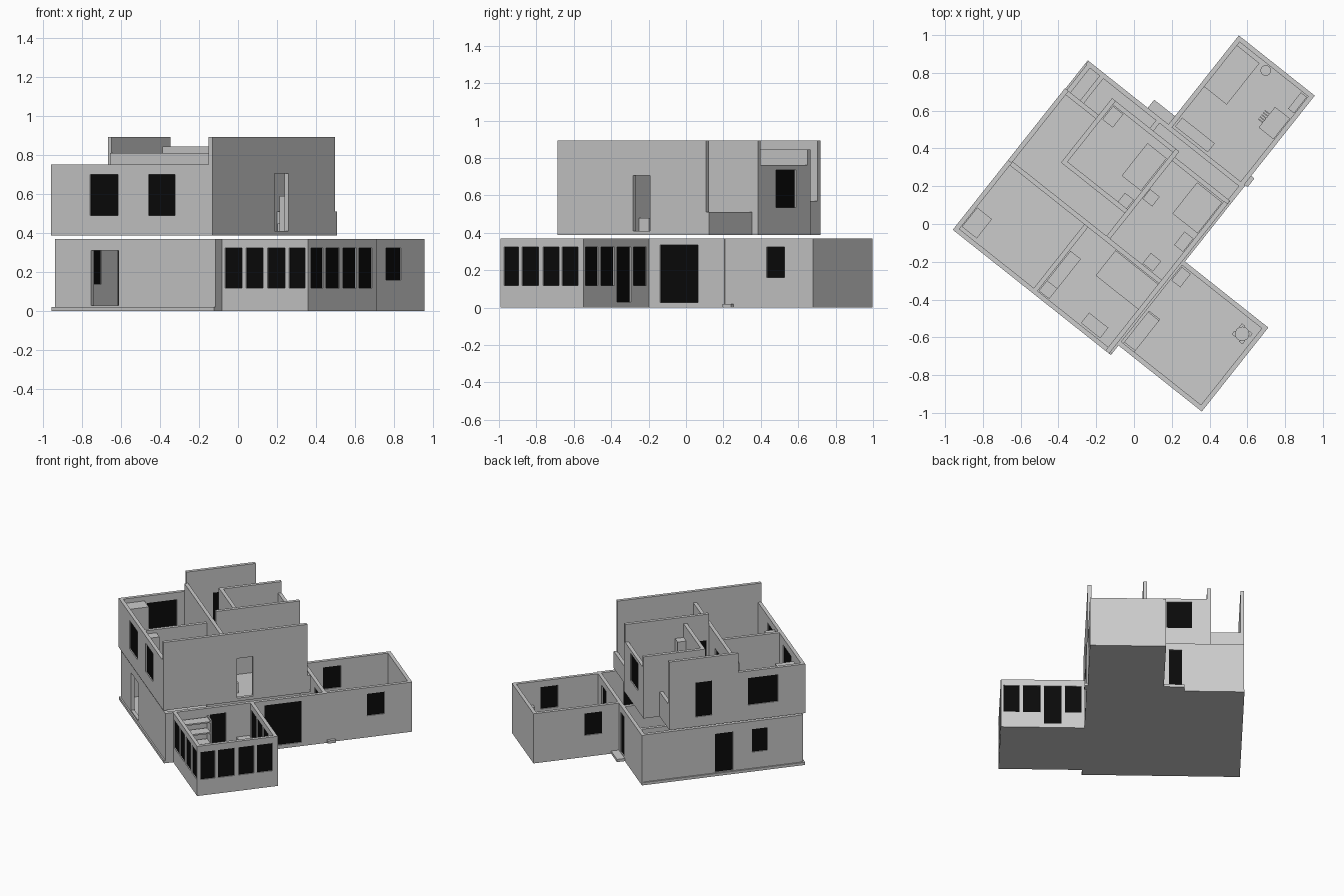
import bpy, bmesh, math
from mathutils import Matrix

if "Cube" in bpy.data.objects:
    bpy.data.objects.remove(bpy.data.objects["Cube"])

ROT = Matrix.Rotation(math.radians(-38.4), 4, 'Z')   # house sits turned on the plot
T = 0.025                                            # wall thickness
F0, F1 = 0.02, 0.405                                 # floor levels
glass = bpy.data.materials.new("dark_glass")
glass.diffuse_color = (0.003, 0.003, 0.003, 1)
glass.use_nodes = True
glass.node_tree.nodes["Principled BSDF"].inputs["Base Color"].default_value = glass.diffuse_color


def finish(name, bm, mat=None):
    bmesh.ops.recalc_face_normals(bm, faces=bm.faces)
    me = bpy.data.meshes.new(name)
    bm.to_mesh(me)
    bm.free()
    ob = bpy.data.objects.new(name, me)
    ob.matrix_world = ROT
    bpy.context.collection.objects.link(ob)
    if mat:
        me.materials.append(mat)
    return ob


def box(name, a0, a1, b0, b1, z0, z1, mat=None):
    bm = bmesh.new()
    m = Matrix.Translation(((a0 + a1) / 2, (b0 + b1) / 2, (z0 + z1) / 2)) \
        @ Matrix.Diagonal((a1 - a0, b1 - b0, z1 - z0, 1))
    bmesh.ops.create_cube(bm, size=1, matrix=m)
    return finish(name, bm, mat)


def item(name, a, b, da, db, z0, z1):
    return box(name, a - da / 2, a + da / 2, b - db / 2, b + db / 2, z0, z1)


def disc(name, a, b, r, z0, z1, n=20):
    bm = bmesh.new()
    bmesh.ops.create_cone(bm, cap_ends=True, segments=n, radius1=r, radius2=r, depth=z1 - z0,
                          matrix=Matrix.Translation((a, b, (z0 + z1) / 2)))
    return finish(name, bm)


def wall(name, axis, c, s0, s1, z0, z1, windows=(), holes=()):
    """Wall along axis 'a' or 'b' with openings (s0, s1, z0, z1); windows get a dark pane."""
    ops = list(windows) + list(holes)
    S = sorted({s0, s1, *(v for o in ops for v in o[:2])})
    Z = sorted({z0, z1, *(v for o in ops for v in o[2:])})
    P = (lambda s, d, z: (s, d, z)) if axis == 'a' else (lambda s, d, z: (d, s, z))
    bm = bmesh.new()
    V = [[bm.verts.new(P(s, c, z)) for z in Z] for s in S]
    for i in range(len(S) - 1):
        for j in range(len(Z) - 1):
            ms, mz = (S[i] + S[i + 1]) / 2, (Z[j] + Z[j + 1]) / 2
            if not any(o[0] < ms < o[1] and o[2] < mz < o[3] for o in ops):
                bm.faces.new((V[i][j], V[i + 1][j], V[i + 1][j + 1], V[i][j + 1]))
    loose = [v for v in bm.verts if not v.link_faces]
    bmesh.ops.delete(bm, geom=loose, context='VERTS')
    ext = bmesh.ops.extrude_face_region(bm, geom=bm.faces[:])
    bmesh.ops.translate(bm, vec=P(0, T, 0),
                        verts=[g for g in ext['geom'] if isinstance(g, bmesh.types.BMVert)])
    finish(name, bm)
    for k, (p, q, r, t) in enumerate(windows):
        d0, d1 = c + T * 0.3, c + T * 0.7
        r_ = (p, q, d0, d1) if axis == 'a' else (d0, d1, p, q)
        box(f"{name}_pane_{k}", *r_, r, t, glass)


# ground slabs and steps
G = 0.369
box("main_ground_slab", -0.73, 0.335, -0.62, 0.527, 0, F0)
box("side_room_slab", -0.185, 0.328, 0.527, 1.127, 0, F0)
box("sun_room_slab", 0.335, 0.898, -0.555, 0.012, 0, F0)
box("back_step", -0.325, -0.185, 0.527, 0.582, 0, F0)
box("side_step", 0.328, 0.35, 0.527, 0.585, 0, F0)

# main ground floor walls
wall("ground_front_wall", 'a', -0.61, -0.715, 0.335, F0, G, holes=[(-0.478, -0.3, 0.03, 0.31)])
wall("ground_back_wall", 'a', 0.502, -0.725, 0.335, F0, G,
     windows=[(-0.31, -0.22, 0.025, 0.32), (0.12, 0.22, 0.025, 0.32)])
wall("ground_left_wall", 'b', -0.72, -0.585, 0.502, F0, G,
     windows=[(-0.116, 0.01, 0.025, 0.31), (-0.36, -0.25, 0.14, 0.31)])
wall("ground_right_wall", 'b', 0.31, -0.585, 0.502, F0, G,
     windows=[(-0.295, -0.185, 0.025, 0.32), (0.088, 0.347, 0.028, 0.336)])
wall("ground_inner_wall", 'b', -0.25, -0.15, 0.502, F0, G)
wall("ground_store_wall", 'b', -0.63, 0.2, 0.502, F0, G)
for k in range(4):
    item(f"stair_{k}", -0.3 + 0.04 * k, -0.38, 0.04, 0.16, F0, 0.045 + 0.03 * k)

# side room
w = (0.16, 0.323)
wall("side_room_right_wall", 'b', 0.303, 0.527, 1.102, F0, G, windows=[(0.81, 0.932, *w)])
wall("side_room_left_wall", 'b', -0.185, 0.527, 1.102, F0, G, windows=[(0.645, 0.77, *w)])
wall("side_room_back_wall", 'a', 1.102, -0.185, 0.328, F0, G)

# sun room
w = (0.118, 0.323)
aw = [(0.354, 0.465, *w), (0.492, 0.605, *w), (0.632, 0.747, *w), (0.773, 0.879, *w)]
bw = [(-0.544, -0.43, *w), (-0.407, -0.293, *w), (-0.264, -0.156, *w), (-0.134, -0.026, *w)]
wall("sun_room_front_wall", 'a', -0.555, 0.335, 0.898, F0, G, windows=aw)
wall("sun_room_back_wall", 'a', -0.013, 0.335, 0.898, F0, G,
     windows=[aw[0], (0.49, 0.608, 0.03, 0.323), aw[2], aw[3]])
wall("sun_room_right_wall", 'b', 0.873, -0.53, -0.013, F0, G, windows=bw)

# upper floor slab
U = 0.387
box("upper_slab", -0.733, 0.323, -0.62, 0.336, U, F1)
box("upper_slab_bedroom", -0.505, -0.05, 0.336, 0.45, U, F1)
box("upper_slab_landing", -0.05, 0.323, 0.336, 0.412, U, F1)

# upper floor outer walls
LOW, MID, TALL = 0.752, 0.845, 0.893
wall("upper_front_wall", 'a', -0.62, -0.733, 0.298, F1, LOW,
     windows=[(-0.477, -0.293, 0.49, 0.70), (-0.096, 0.079, 0.49, 0.70)])
wall("upper_left_low_wall", 'b', -0.733, -0.595, -0.15, F1, LOW,
     windows=[(-0.428, -0.218, 0.50, 0.70)])
wall("upper_left_tall_wall", 'b', -0.733, -0.15, 0.336, F1, TALL,
     windows=[(0.034, 0.15, 0.46, 0.715)])
wall("upper_right_wall", 'b', 0.298, -0.62, 0.392, F1, TALL, holes=[(-0.105, 0.01, 0.41, 0.705)])
wall("balcony_parapet", 'a', 0.311, -0.708, -0.505, F1, 0.57)
wall("landing_parapet", 'a', 0.387, -0.05, 0.322, F1, 0.512)
wall("bedroom_back_wall", 'a', 0.425, -0.48, -0.075, F1, 0.762,
     windows=[(-0.377, -0.205, 0.535, 0.737)])

# upper floor inner walls
wall("bedroom_left_wall", 'b', -0.505, 0.015, 0.45, F1, MID)
wall("bedroom_front_wall", 'a', 0.015, -0.48, -0.075, F1, MID,
     windows=[(-0.44, -0.34, 0.41, 0.70)])
wall("landing_wall", 'b', -0.075, -0.14, 0.45, F1, TALL, windows=[(-0.12, -0.03, 0.41, 0.70)])
wall("hall_wall", 'a', -0.165, -0.708, 0.298, F1, 0.81, windows=[(-0.32, -0.22, 0.41, 0.70)])
wall("front_rooms_wall", 'b', -0.205, -0.595, -0.165, F1, LOW)

# upper floor furniture
item("wardrobe", -0.655, -0.512, 0.1, 0.13, F1, 0.72)
item("front_bed", 0.16, -0.255, 0.3, 0.17, F1, 0.46)
item("bench", -0.14, -0.42, 0.07, 0.2, F1, 0.47)
item("tall_cabinet", -0.2 + 0.06, -0.555, 0.07, 0.07, F1, 0.73)
item("desk", 0.17, -0.55, 0.13, 0.07, F1, 0.47)
item("bedroom_bed", -0.145, 0.27, 0.13, 0.22, F1, 0.46)
item("bedroom_chest", -0.44, 0.375, 0.07, 0.09, F1, 0.5)
item("bedroom_cupboard", -0.11, 0.07, 0.06, 0.06, F1, 0.745)
item("landing_bed", 0.21, 0.275, 0.17, 0.21, F1, 0.45)
item("landing_cabinet", 0.265, 0.09, 0.06, 0.09, F1, 0.59)
item("landing_chest", -0.015, 0.165, 0.065, 0.065, F1, 0.48)
item("landing_box", 0.2, -0.1, 0.07, 0.07, F1, 0.48)

# side room furniture
item("side_bed", -0.088, 0.94, 0.16, 0.28, F0, 0.09)
item("side_cabinet", -0.04, 0.57, 0.22, 0.06, F0, 0.12)
item("side_desk", 0.25, 0.88, 0.1, 0.14, F0, 0.11)
item("side_shelf", 0.28, 1.04, 0.04, 0.11, F0, 0.2)
disc("stool", 0.042, 1.07, 0.028, F0, 0.08)
for k in range(5):
    item(f"chair_slat_{k}", 0.185, 0.845 + 0.014 * k, 0.03, 0.006, 0.08, 0.12)

# sun room shelf, cabinet, table
for k in range(4):
    item(f"shelf_board_{k}", 0.385, -0.42, 0.075, 0.2, 0.06 + 0.08 * k, 0.07 + 0.08 * k)
for k, b in enumerate((-0.525, -0.315)):
    item(f"shelf_side_{k}", 0.385, b, 0.075, 0.01, F0, 0.32)
item("sun_cabinet", 0.37, -0.066, 0.06, 0.09, F0, 0.13)
disc("table_top", 0.81, -0.1, 0.038, 0.11, 0.12)
disc("table_leg", 0.81, -0.1, 0.008, F0, 0.11, 8)
for k in range(4):
    t = math.pi / 2 * k + 0.66
    item(f"table_seat_{k}", 0.81 + 0.04 * math.cos(t), -0.1 + 0.04 * math.sin(t), 0.022, 0.022, F0, 0.07)
